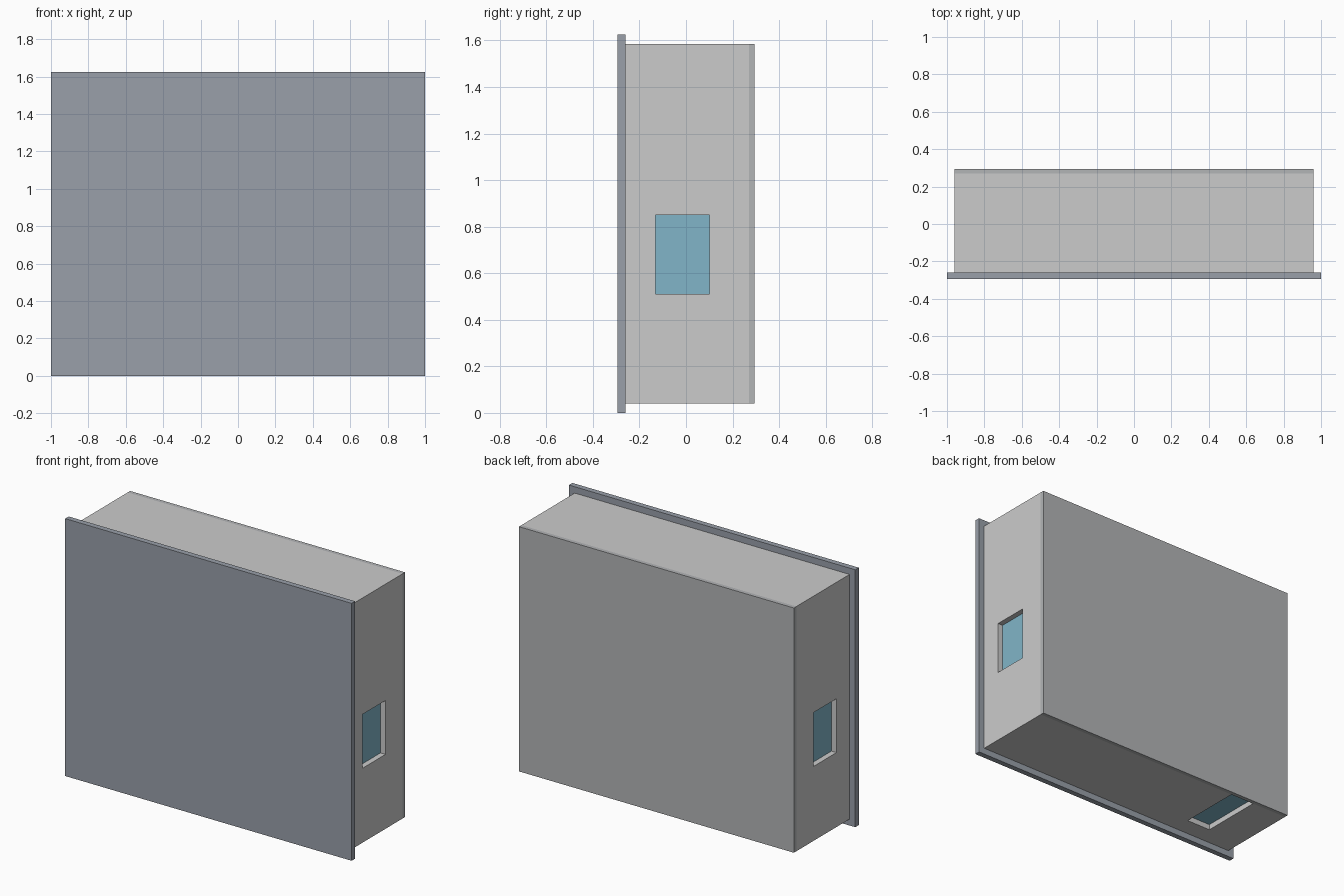
import bpy

if "Cube" in bpy.data.objects:
    bpy.data.objects.remove(bpy.data.objects["Cube"])

def mat(name, rgb):
    m = bpy.data.materials.new(name)
    m.diffuse_color = (*rgb, 1)
    m.use_nodes = True
    m.node_tree.nodes["Principled BSDF"].inputs["Base Color"].default_value = m.diffuse_color
    return m

def box(name, x, y, z, m=None):
    bpy.ops.mesh.primitive_cube_add(size=1, location=(sum(x) / 2, sum(y) / 2, sum(z) / 2))
    o = bpy.context.object
    o.name = name
    o.scale = (x[1] - x[0], y[1] - y[0], z[1] - z[0])
    bpy.ops.object.transform_apply(location=False, rotation=False, scale=True)
    if m:
        o.data.materials.append(m)
    return o

def cut(target, x, y, z):
    c = box("cutter", x, y, z)
    mod = target.modifiers.new("opening", 'BOOLEAN')
    mod.operation, mod.solver, mod.object = 'DIFFERENCE', 'EXACT', c
    bpy.context.view_layer.objects.active = target
    bpy.ops.object.modifier_apply(modifier=mod.name)
    bpy.data.objects.remove(c)

shell = mat("light_grey", (0.56, 0.58, 0.59))
back = mat("mid_grey", (0.45, 0.46, 0.47))
front = mat("slate", (0.32, 0.35, 0.40))
blue = mat("blue", (0.22, 0.46, 0.58))

X, T = 0.96, 0.035          # half width, wall thickness
Z0, Z1 = 0.04, 1.585
YF, YB = -0.26, 0.27

# front cover and back plate
box("front_cover", (-1, 1), (-0.295, YF), (0, 1.625), front)
box("back_plate", (-X, X), (YB, 0.295), (Z0, Z1), back)

# top and bottom walls, bottom slot with its inner panel
box("top_wall", (-X, X), (YF, YB), (Z1 - T, Z1), shell)
bottom = box("bottom_wall", (-X, X), (YF, YB), (Z0, Z0 + T), shell)
cut(bottom, (-0.71, -0.54), (-0.14, YB + 0.1), (Z0 - 0.1, Z0 + 0.1))
box("bottom_panel", (-0.75, -0.50), (-0.18, YB), (Z0 + T, Z0 + T + 0.02), blue)

# side walls with windows and inner panels
for s, n in ((-1, "left"), (1, "right")):
    wall = box(n + "_wall", sorted((s * (X - T), s * X)), (YF, YB), (Z0 + T, Z1 - T), shell)
    cut(wall, sorted((s * (X - 0.1), s * (X + 0.1))), (-0.13, 0.10), (0.51, 0.85))
    box(n + "_panel", sorted((s * (X - T - 0.02), s * (X - T))), (-0.17, 0.14), (0.47, 0.89), blue)
